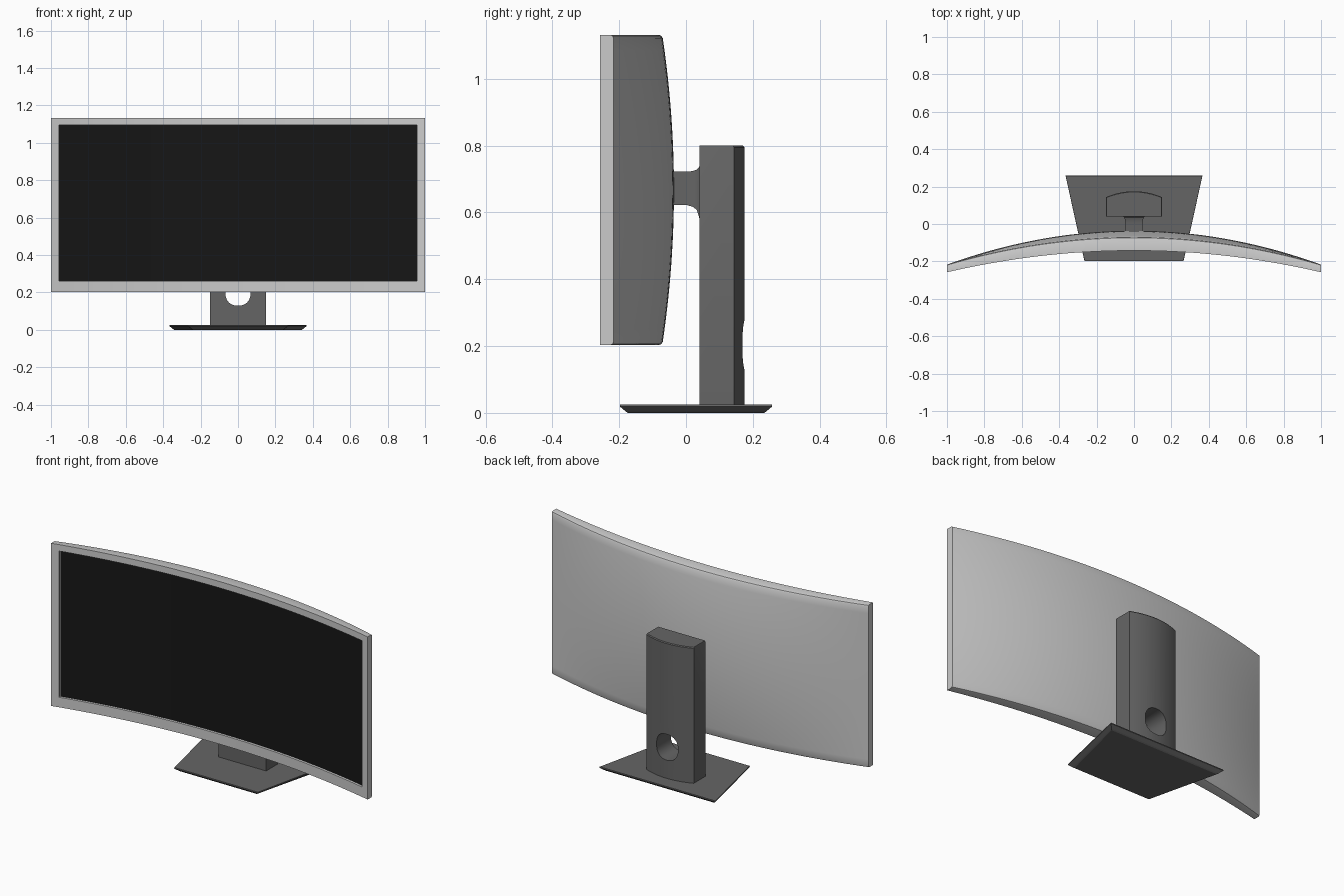
import bpy, bmesh, math

if "Cube" in bpy.data.objects:
    bpy.data.objects.remove(bpy.data.objects["Cube"])


def material(name, v):
    m = bpy.data.materials.new(name)
    m.diffuse_color = (v, v, v, 1)
    m.use_nodes = True
    m.node_tree.nodes["Principled BSDF"].inputs["Base Color"].default_value = m.diffuse_color
    return m


def loft(name, rings, mat=None, edit=None, closed=True):
    """Skin a list of equal-length point rings; closed rings get end caps."""
    bm = bmesh.new()
    vs = [[bm.verts.new(p) for p in r] for r in rings]
    n = len(rings[0])
    for a, b in zip(vs, vs[1:]):
        for i in range(n if closed else n - 1):
            j = (i + 1) % n
            bm.faces.new((a[i], a[j], b[j], b[i]))
    if closed:
        bm.faces.new(vs[0])
        bm.faces.new(vs[-1])
        bmesh.ops.recalc_face_normals(bm, faces=bm.faces)
    if edit:
        edit(bm)
    me = bpy.data.meshes.new(name)
    bm.to_mesh(me)
    bm.free()
    ob = bpy.data.objects.new(name, me)
    bpy.context.collection.objects.link(ob)
    if mat:
        me.materials.append(mat)
    return ob


def smooth(ob):
    bpy.ops.object.select_all(action='DESELECT')
    ob.select_set(True)
    bpy.context.view_layer.objects.active = ob
    bpy.ops.object.shade_smooth_by_angle(angle=math.radians(30))


dark = material("stand_grey", 0.13)
black = material("screen_black", 0.008)

# Curved display: dimensions
Z0, Z1 = 0.203, 1.132
SX, SZ0, SZ1 = 0.957, 0.26, 1.095
DEPTH = 0.012
xs = [-1] + [-SX + 2 * SX * i / 48 for i in range(49)] + [1]


def front(x):
    return -0.142 - 0.116 * x * x


def back(x, z):
    w = (2 * z - Z0 - Z1) / (Z1 - Z0)
    return -0.071 - 0.146 * x * x + 0.035 * (1 - x * x) * (1 - w * w)


def section(x):
    ring = [(x, front(x), z) for z in (Z0, SZ0, SZ1, Z1)]
    ring.append((x, back(x, Z1) - 0.01, Z1))
    ring.append((x, back(x, Z1) - 0.003, Z1 - 0.003))
    top, bot = Z1 - 0.01, Z0 + 0.01
    for i in range(25):
        z = top + (bot - top) * i / 24
        ring.append((x, back(x, z), z))
    ring.append((x, back(x, Z0) - 0.003, Z0 + 0.003))
    ring.append((x, back(x, Z0) - 0.01, Z0))
    return ring


# Sink the screen opening into the housing and leave it open for the screen
def cut_opening(bm):
    faces = []
    for f in bm.faces:
        c = f.calc_center_median()
        if f.normal.y < -0.5 and abs(c.x) < SX and SZ0 < c.z < SZ1:
            faces.append(f)
    bmesh.ops.inset_region(bm, faces=faces, thickness=0.001, depth=-DEPTH)
    bmesh.ops.delete(bm, geom=faces, context='FACES')


smooth(loft("display_housing", [section(x) for x in xs], edit=cut_opening))
smooth(loft("screen", [[(x, front(x) + DEPTH, z) for z in (SZ1, SZ0)]
                       for x in reversed(xs[1:-1])], black, closed=False))

# Stand column with a bowed back and a cable hole
profile = [(-0.15, 0.04), (0.15, 0.04)]
for i in range(21):
    x = 0.15 - 0.3 * i / 20
    profile.append((x, 0.175 - 0.031 * (x / 0.15) ** 2))
column = loft("stand_column", [
    [(x, y, 0.02) for x, y in profile],
    [(x, y, 0.795) for x, y in profile],
    [(x * 0.985, 0.04 + (y - 0.04) * 0.97, 0.8) for x, y in profile]], dark)


def hole_ring(y):
    pts = []
    for i in range(40):
        a = 2 * math.pi * i / 40
        c, s = math.cos(a), math.sin(a)
        pts.append((0.068 * math.copysign(abs(c) ** 0.85, c), y,
                    0.203 + 0.074 * math.copysign(abs(s) ** 0.85, s)))
    return pts


cutter = loft("cable_hole_cutter", [hole_ring(0), hole_ring(0.25)])
cutter.hide_render = True
mod = column.modifiers.new("cable_hole", 'BOOLEAN')
mod.operation = 'DIFFERENCE'
mod.object = cutter
bpy.context.view_layer.objects.active = column
bpy.ops.object.modifier_apply(modifier=mod.name)
bpy.data.objects.remove(cutter)
smooth(column)

# Arm flaring into the column: y, half width, bottom z, top z
arm = [(-0.06, 0.047, 0.623, 0.722), (0.0, 0.047, 0.623, 0.722),
       (0.02, 0.048, 0.617, 0.724), (0.032, 0.051, 0.608, 0.728),
       (0.038, 0.055, 0.59, 0.735), (0.042, 0.058, 0.575, 0.74)]
smooth(loft("mount_arm", [[(-w, y, a), (w, y, a), (w, y, b), (-w, y, b)]
                          for y, w, a, b in arm], dark))

# Trapezoid base plate, undercut around its rim: z, inset
rings = []
for z, d in ((0, 0.024), (0.004, 0.018), (0.019, 0.0), (0.025, 0.001)):
    fw, bw, fy, by = 0.265 - d, 0.366 - d, -0.198 + d, 0.258 - d
    rings.append([(-fw, fy, z), (fw, fy, z), (bw, by, z), (-bw, by, z)])
loft("base_plate", rings, dark)
